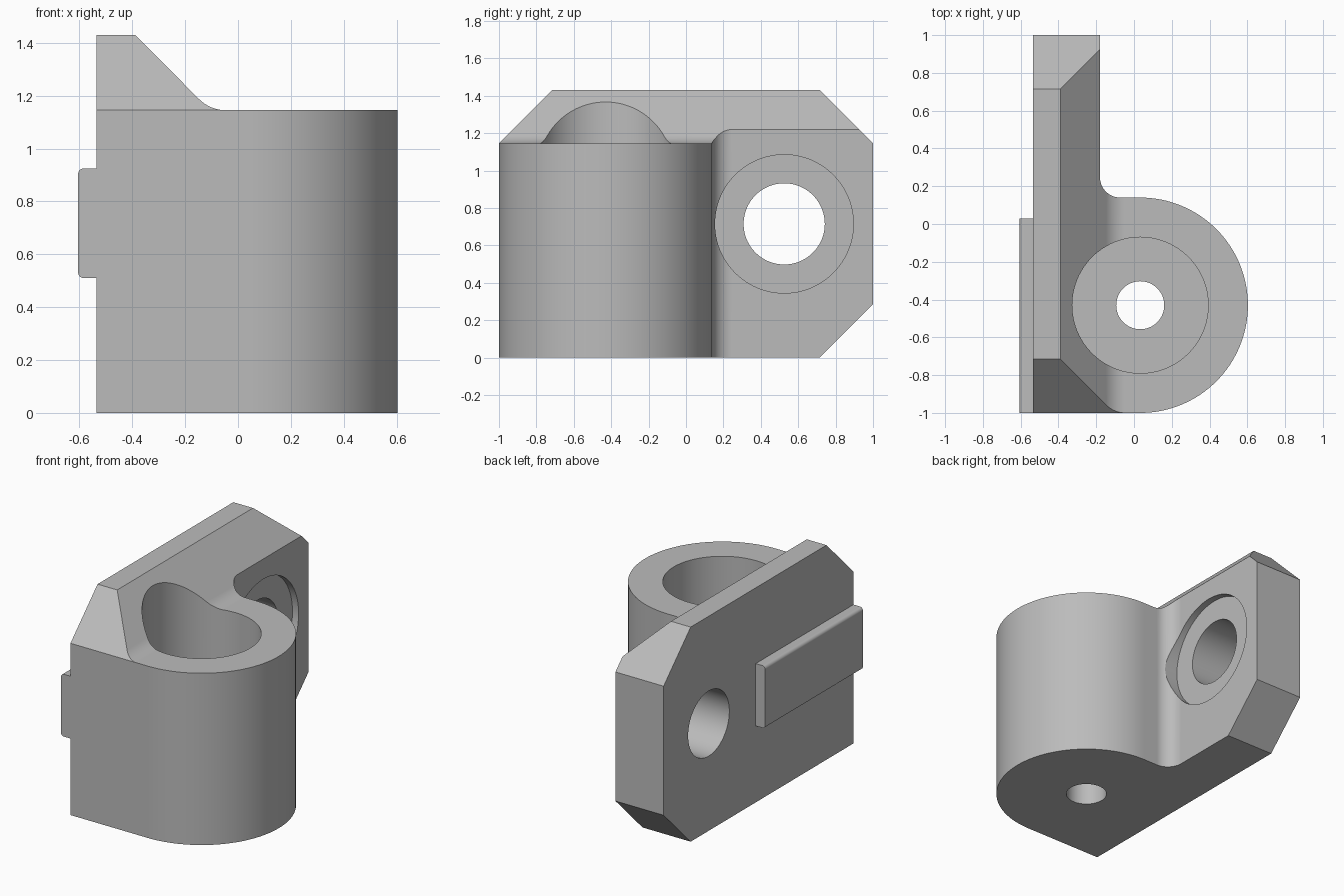
import bpy, bmesh
from math import sin, cos, radians
from mathutils import Vector

cube = bpy.data.objects.get("Cube")
if cube:
    bpy.data.objects.remove(cube, do_unlink=True)

# One plain grey finish
grey = bpy.data.materials.new("machined_grey")
grey.use_nodes = True
colour = (0.5, 0.5, 0.5, 1)
grey.diffuse_color = colour
grey.node_tree.nodes["Principled BSDF"].inputs["Base Color"].default_value = colour


def arc(cx, cy, r, start, end, steps):
    angles = [radians(start + (end - start) * i / steps) for i in range(steps + 1)]
    return [(cx + r * cos(a), cy + r * sin(a)) for a in angles]


def prism(name, outline, axis, low, high):
    """Extrude a 2D outline along the x, y or z axis."""
    place = {"x": lambda u, v, w: (w, u, v),
             "y": lambda u, v, w: (u, w, v),
             "z": lambda u, v, w: (u, v, w)}[axis]
    bm = bmesh.new()
    face = bm.faces.new([bm.verts.new(place(u, v, low)) for u, v in outline])
    new = bmesh.ops.extrude_face_region(bm, geom=[face])["geom"]
    verts = [g for g in new if isinstance(g, bmesh.types.BMVert)]
    bmesh.ops.translate(bm, verts=verts, vec=Vector(place(0, 0, high - low)))
    bmesh.ops.recalc_face_normals(bm, faces=bm.faces)
    mesh = bpy.data.meshes.new(name)
    bm.to_mesh(mesh)
    bm.free()
    mesh.materials.append(grey)
    obj = bpy.data.objects.new(name, mesh)
    bpy.context.collection.objects.link(obj)
    return obj


def combine(obj, tool, operation):
    mod = obj.modifiers.new("shape", "BOOLEAN")
    mod.operation, mod.object, mod.solver = operation, tool, "EXACT"
    bpy.context.view_layer.objects.active = obj
    bpy.ops.object.modifier_apply(modifier=mod.name)
    bpy.data.objects.remove(tool, do_unlink=True)


def drill(obj, axis, centre, r, low, high):
    hole = arc(*centre, r, 0, 360, 96)[:-1]
    combine(obj, prism("cutter", hole, axis, low, high), "DIFFERENCE")


back, wall, top, boss_top = -0.535, -0.18, 1.43, 1.145
boss = (0.033, -0.43)
bolt = (0.525, 0.715)

# Plan: plate with the round boss blended into it
plan = [(back, -1)] + arc(*boss, 0.57, -90, 90, 64)
plan += arc(wall + 0.107, 0.247, 0.107, -90, -180, 16) + [(wall, 1), (back, 1)]
bracket = prism("bracket", plan, "z", 0, 1.6)

# Side outline: chamfered plate corners
side = [(-1.1, -0.1), (0.615, -0.1), (1.1, 0.385), (1.1, 1.045),
        (0.715, top), (-0.715, top), (-1.1, 1.045)]
combine(bracket, prism("side_outline", side, "x", -0.9, 0.9), "INTERSECT")

# Front outline: sloped shoulder running into the boss top
front = [(-0.8, -0.1), (0.8, -0.1), (0.8, boss_top)]
front += arc(-0.046, boss_top + 0.143, 0.143, -90, -135, 12)
front += [(-0.49, 1.53), (-0.8, 1.53)]
combine(bracket, prism("front_outline", front, "y", -1.3, 1.3), "INTERSECT")

# Boss bore and drain hole
drill(bracket, "z", boss, 0.36, 0.2, 1.7)
drill(bracket, "z", boss, 0.127, -0.2, 0.4)

# Bolt hole with a shallow spot face
drill(bracket, "x", bolt, 0.37, wall - 0.045, 0.1)
drill(bracket, "x", bolt, 0.217, -0.8, 0.2)

# Locating rail on the back of the plate
rail_outline = [(back, 0.925)] + arc(-0.583, 0.903, 0.022, 90, 180, 8)
rail_outline += arc(-0.583, 0.532, 0.022, 180, 270, 8) + [(back, 0.51)]
rail = prism("locating_rail", rail_outline, "y", -1, 0.03)

# Smooth curved walls, crisp edges
for obj in (bracket, rail):
    bpy.ops.object.select_all(action="DESELECT")
    obj.select_set(True)
    bpy.context.view_layer.objects.active = obj
    bpy.ops.object.shade_smooth_by_angle(angle=radians(20))
    weighted = obj.modifiers.new("weighted_normals", "WEIGHTED_NORMAL")
    weighted.keep_sharp = True
